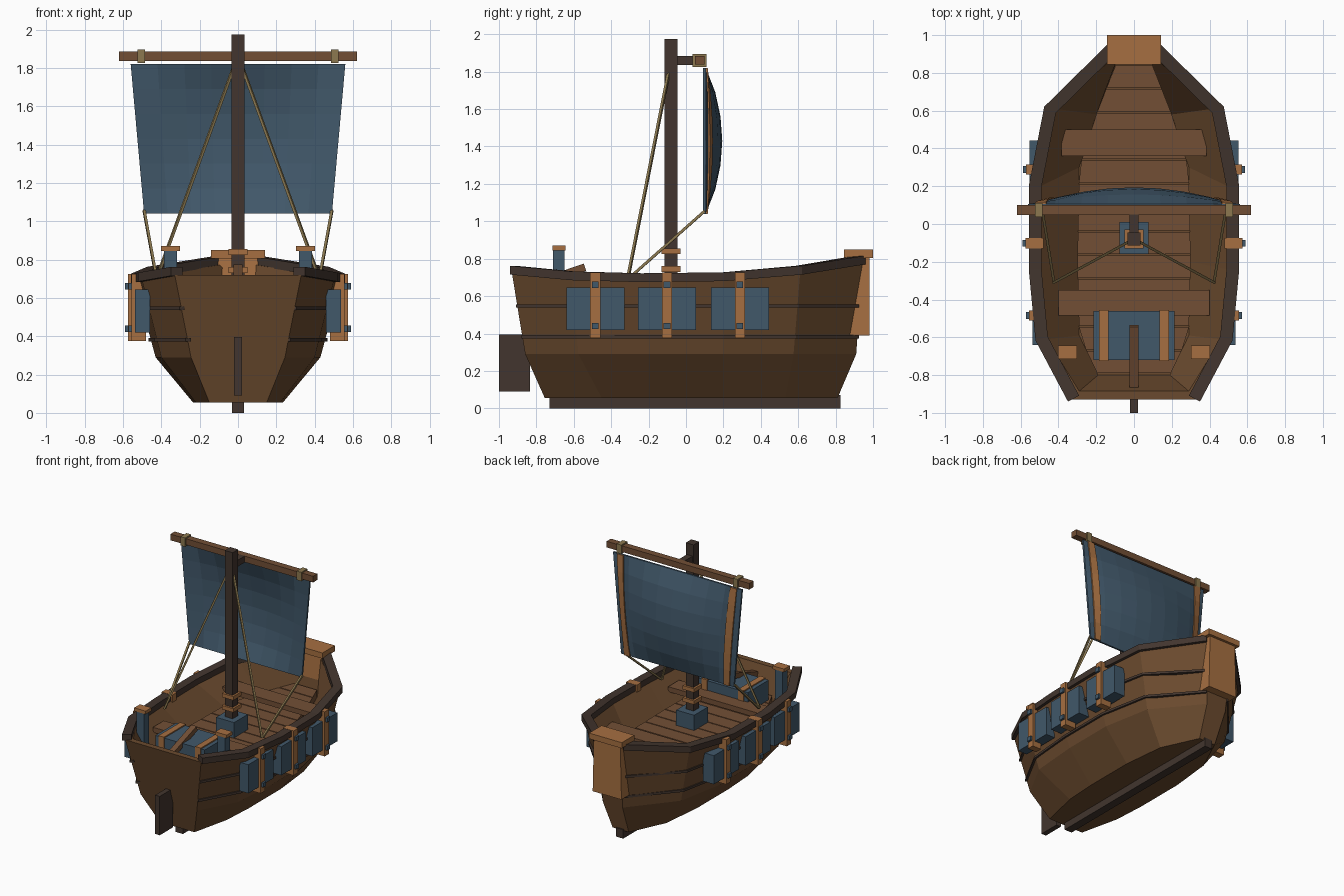
import bpy, bmesh, math
from mathutils import Vector, Matrix

if "Cube" in bpy.data.objects:
    bpy.data.objects.remove(bpy.data.objects["Cube"])


def material(name, rgb):
    m = bpy.data.materials.new(name)
    lin = [((c / 255 + 0.055) / 1.055) ** 2.4 for c in rgb]
    m.diffuse_color = (*lin, 1)
    m.use_nodes = True
    m.node_tree.nodes["Principled BSDF"].inputs["Base Color"].default_value = m.diffuse_color
    return m


HULL = material("hull_brown", (106, 74, 46))
PLANK = material("plank_brown", (114, 79, 53))
DARK = material("dark_wood", (66, 53, 46))
ORANGE = material("orange_wood", (166, 111, 65))
BLUE = material("blue_cloth", (65, 88, 106))
ROPE = material("rope_tan", (140, 121, 80))


def mesh(name, verts, faces, *mats):
    me = bpy.data.meshes.new(name)
    me.from_pydata([tuple(v) for v in verts], [], faces)
    bm = bmesh.new()
    bm.from_mesh(me)
    bmesh.ops.recalc_face_normals(bm, faces=bm.faces)
    bm.to_mesh(me)
    bm.free()
    ob = bpy.data.objects.new(name, me)
    bpy.context.collection.objects.link(ob)
    for m in mats:
        me.materials.append(m)
    return ob


def loft(name, rings, mat):
    """Closed rings of equal size joined into a capped solid."""
    n = len(rings[0])
    verts = [p for r in rings for p in r]
    faces = [(i * n + j, i * n + (j + 1) % n, (i + 1) * n + (j + 1) % n, (i + 1) * n + j)
             for i in range(len(rings) - 1) for j in range(n)]
    faces += [tuple(range(n)), tuple(range(len(verts) - n, len(verts)))]
    return mesh(name, verts, faces, mat)


def rect(x0, x1, y0, y1, z):
    return [(x0, y0, z), (x1, y0, z), (x1, y1, z), (x0, y1, z)]


def box(name, x, y, z, mat):
    return loft(name, [rect(*x, *y, z[0]), rect(*x, *y, z[1])], mat)


def beam(name, a, b, w, h, mat):
    """Square bar between two points."""
    a, b = Vector(a), Vector(b)
    d = (b - a).normalized()
    side = d.cross(Vector((0, 0, 1))).normalized()
    up = side.cross(d)
    corners = [side * (sx * w / 2) + up * (sz * h / 2) for sx, sz in ((-1, -1), (1, -1), (1, 1), (-1, 1))]
    return loft(name, [[p + c for c in corners] for p in (a, b)], mat)


def band(name, path, inner, outer, z0, z1, s, mat):
    """Rectangular strip swept along a hull line, mitred in plan."""
    rings = []
    for i, p in enumerate(path):
        p = Vector(p)
        dirs = [(Vector(path[k + 1]) - Vector(path[k])).to_2d().normalized()
                for k in (i - 1, i) if 0 <= k < len(path) - 1]
        t = sum(dirs, Vector((0, 0))).normalized()
        n = Vector((t.y, -t.x, 0)) / max(0.5, t.dot(dirs[0]))
        ring = [p + n * o + Vector((0, 0, z)) for o, z in ((inner, z0), (outer, z0), (outer, z1), (inner, z1))]
        rings.append([(s * v.x, v.y, v.z) for v in ring])
    return loft(name, rings, mat)


# Hull stations from stern to bow: bottom, chine, top edge, inner floor
bottom = [(.15, -.755), (.22, -.45), (.235, -.2), (.235, .2), (.2, .53), (.07, .81)]
chine = [(.245, -.86), (.40, -.575), (.43, -.2), (.43, .2), (.36, .575), (.085, .91)]
top = [(.33, -.93, .72), (.50, -.61, .69), (.535, -.24, .68), (.535, .2, .685), (.455, .61, .72), (.115, .945, .775)]
floor = [(.19, -.80), (.29, -.59), (.30, -.2), (.29, .30), (.2, .58), (.09, .86)]
bottom = [(x, y, .055) for x, y in bottom]
chine = [(x, y, .29) for x, y in chine]
floor = [(x, y, .49) for x, y in floor]
inner = [(x - .04, max(-.885, min(.91, y)), z) for x, y, z in top]

# Hull shell: outer skin, inner skin and the rim between them
verts, faces = [], []
for b, c, t, i, f in zip(bottom, chine, top, inner, floor):
    half = [b, c, t, i, f]
    verts += half + [(-x, y, z) for x, y, z in reversed(half)]
for k in range(5):
    for j in range(10):
        a, b = k * 10 + j, k * 10 + (j + 1) % 10
        faces.append((a, b, b + 10, a + 10))
for o in (0, 50):
    faces += [tuple(o + j for j in (0, 1, 2, 7, 8, 9)), tuple(o + j for j in (3, 4, 5, 6)),
              tuple(o + j for j in (2, 3, 6, 7))]
mesh("hull", verts, faces, HULL)

# Rails and rubbing strips on both sides
for s in (-1, 1):
    band("rail", top, -.045, .022, -.005, .042, s, DARK)
    for z in (.382, .547):
        line = []
        for c, t in zip(chine, top):
            f = (z - .29) / (t[2] - .29)
            line.append(Vector(c).lerp(Vector(t), f))
        band("rubbing_strip", line, -.02, .012, -.009, .009, s, DARK)


# Deck planks cut to the floor outline
def floor_half(y):
    for p, q in zip(floor, floor[1:]):
        if y <= q[1]:
            return p[0] + (q[0] - p[0]) * (y - p[1]) / (q[1] - p[1])
    return floor[-1][0]


for k in range(13):
    y0 = -.79 + k * .126
    y1 = y0 + .118
    w0, w1 = floor_half(y0), floor_half(y1)
    rings = [[(-w0, y0, z), (w0, y0, z), (w1, y1, z), (-w1, y1, z)] for z in (.48, .55)]
    loft("deck_plank", rings, PLANK)

# Thwarts
box("front_thwart", (-.385, .385), (.36, .50), (.59, .63), PLANK)
box("rear_thwart", (-.40, .40), (-.485, -.35), (.59, .63), PLANK)

# Keel, rudder, tiller
box("keel", (-.032, .032), (-.73, .825), (0, .07), DARK)
box("rudder", (-.02, .02), (-1.0, -.835), (.09, .395), DARK)
beam("tiller", (0, -.86, .645), (0, -.54, .755), .045, .04, PLANK)

# Bow stem with its cap
loft("bow_stem", [rect(-.125, .125, .865, .98, .39), rect(-.115, .115, .895, .98, .81)], ORANGE)
box("bow_cap", (-.142, .142), (.845, 1.0), (.805, .85), ORANGE)

# Chest with straps
box("chest", (-.215, .215), (-.72, -.46), (.55, .705), BLUE)
for s in (-1, 1):
    x = s * .16
    box("chest_strap", (x - .024, x + .024), (-.726, -.454), (.55, .714), ORANGE)

# Stern posts
for s in (-1, 1):
    x = s * .352
    box("stern_post", (x - .033, x + .033), (-.71, -.65), (.52, .85), BLUE)
    box("stern_post_cap", (x - .05, x + .05), (-.715, -.643), (.845, .87), ORANGE)

# Mast, foot block, collars and yard
box("mast", (-.034, .034), (-.114, -.046), (.52, 1.975), DARK)
box("mast_foot", (-.078, .078), (-.16, .01), (.54, .67), BLUE)
for z in (.73, .825):
    box("mast_collar", (-.05, .05), (-.13, -.03), (z, z + .03), ORANGE)
box("yard_bracket", (-.025, .025), (-.05, .05), (1.835, 1.885), DARK)
box("yard", (-.62, .62), (.047, .1), (1.837, 1.885), PLANK)
for s in (-1, 1):
    x = s * .505
    box("yard_tie", (x - .02, x + .02), (.036, .11), (1.825, 1.895), ROPE)


# Bellied sail
def sail_point(u, t, lift=0):
    half = .49 + .07 * t
    y = .098 + .088 * (1 - u * u) * math.sin(math.pi * t) ** .8 + lift
    return (u * half, y, 1.04 + .78 * t)


def sheet(name, us, n, lift, thick, mat):
    m = len(us)
    pts = [sail_point(u, k / n, l) for l in (lift, lift + thick) for k in range(n + 1) for u in us]
    half = m * (n + 1)
    fs = []
    for k in range(n):
        for j in range(m - 1):
            q = (k * m + j, k * m + j + 1, (k + 1) * m + j + 1, (k + 1) * m + j)
            fs += [q, tuple(i + half for i in reversed(q))]
    edge = [j for j in range(m)] + [k * m + m - 1 for k in range(1, n + 1)]
    edge += [n * m + j for j in range(m - 2, -1, -1)] + [k * m for k in range(n - 1, 0, -1)]
    fs += [(a, b, b + half, a + half) for a, b in zip(edge, edge[1:] + edge[:1])]
    return mesh(name, pts, fs, mat)


sheet("sail", [j / 4 - 1 for j in range(9)], 6, -.006, .014, BLUE)
for s in (-1, 1):
    sheet("sail_stripe", [s * .83, s * .93], 6, .009, .009, ORANGE)

# Rigging
for s in (-1, 1):
    beam("shroud", (s * .02, -.09, 1.81), (s * .425, -.31, .70), .014, .014, ROPE)
    beam("sail_sheet", (s * .49, .10, 1.055), (s * .425, -.30, .70), .014, .014, ROPE)

# Side shields with straps and studs
for s in (-1, 1):
    for y, out in ((-.485, .538), (-.102, .556), (.288, .553)):
        span = lambda a, b: tuple(sorted((s * a, s * b)))
        box("shield", span(.46, out), (y - .155, y + .155), (.42, .645), BLUE)
        box("shield_strap", span(.48, out + .018), (y - .027, y + .027), (.375, .725), ORANGE)
        for z in (.44, .66):
            box("shield_stud", span(out, out + .034), (y - .018, y + .018), (z - .017, z + .017), BLUE)
